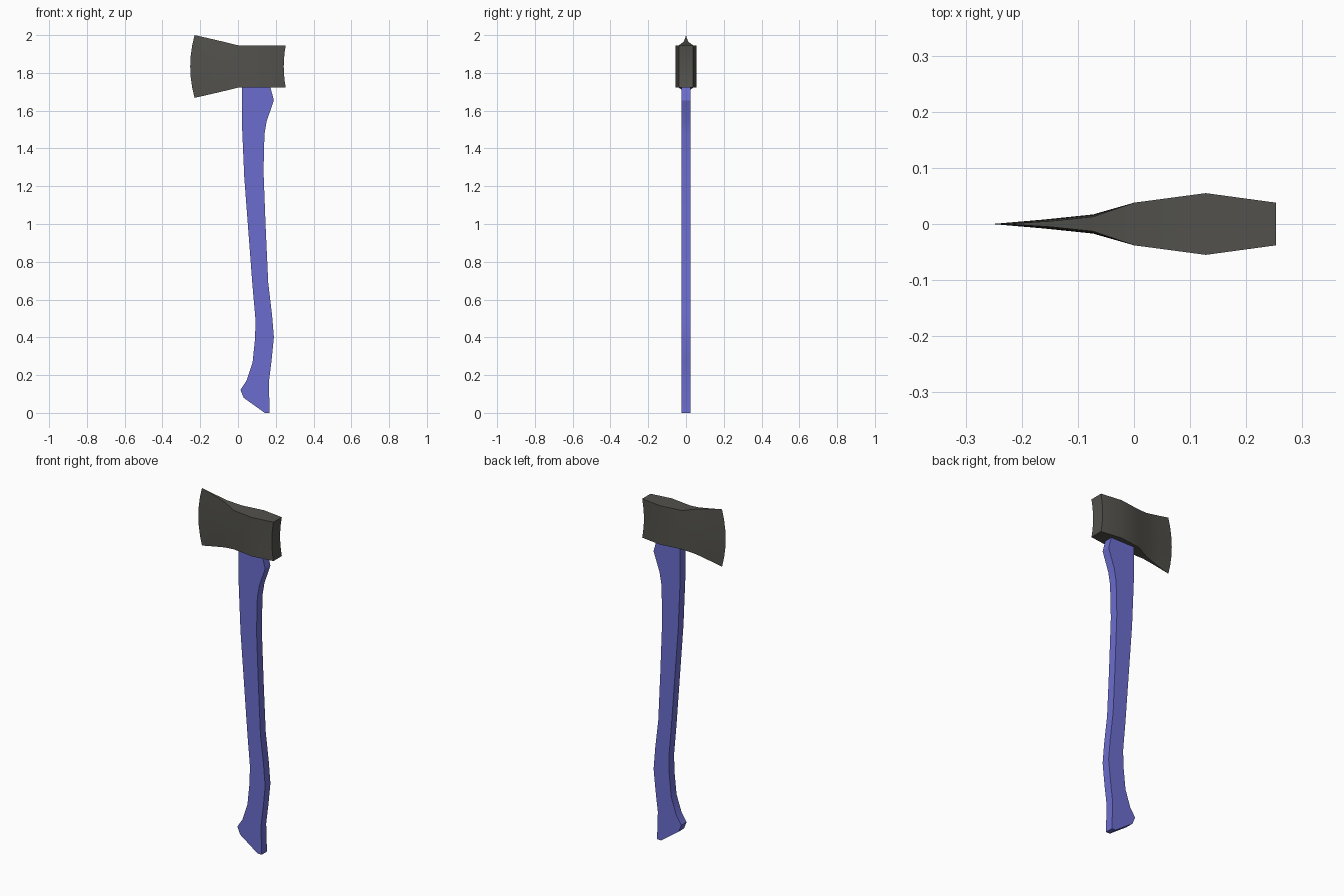
import bpy, bmesh, math

if "Cube" in bpy.data.objects:
    bpy.data.objects.remove(bpy.data.objects["Cube"])


def material(name, rgb):
    m = bpy.data.materials.new(name)
    m.diffuse_color = (*rgb, 1)
    m.use_nodes = True
    m.node_tree.nodes["Principled BSDF"].inputs["Base Color"].default_value = m.diffuse_color
    return m


def finish(bm, name, mat):
    bmesh.ops.remove_doubles(bm, verts=bm.verts, dist=1e-5)
    bmesh.ops.recalc_face_normals(bm, faces=bm.faces)
    me = bpy.data.meshes.new(name)
    bm.to_mesh(me)
    bm.free()
    me.materials.append(mat)
    ob = bpy.data.objects.new(name, me)
    bpy.context.collection.objects.link(ob)
    bpy.ops.object.select_all(action='DESELECT')
    ob.select_set(True)
    bpy.context.view_layer.objects.active = ob
    bpy.ops.object.shade_smooth_by_angle(angle=math.radians(30))
    return ob


steel = material("dark steel", (0.085, 0.083, 0.073))
blue = material("blue handle", (0.148, 0.155, 0.62))

# Handle: curved side profile extruded through its thickness
outline = [(.02, 1.73), (.02, 1.55), (.033, 1.25), (.058, .92), (.077, .67),
           (.093, .49), (.09, .39), (.077, .265), (.045, .17), (.013, .122),
           (.03, .08), (.135, .005), (.142, 0), (.168, 0), (.163, .16), (.178, .28),
           (.19, .40), (.18, .52), (.16, .69), (.147, .97), (.135, 1.28),
           (.14, 1.475), (.152, 1.545), (.19, 1.655), (.17, 1.73)]
bm = bmesh.new()
face = bm.faces.new([bm.verts.new((x, -.024, z)) for x, z in outline])
ext = bmesh.ops.extrude_face_region(bm, geom=[face])
bmesh.ops.translate(bm, vec=(0, .048, 0),
                    verts=[v for v in ext["geom"] if isinstance(v, bmesh.types.BMVert)])
finish(bm, "handle", blue)

# Axe head: stations along x = (x, half thickness, z low, z high, mid-height x bulge,
# thinning of the top and bottom rims)
stations = [(.253, .038, 1.722, 1.946, -.011, 0),
            (.128, .055, 1.722, 1.946, 0, 0),
            (0, .038, 1.722, 1.946, 0, 0),
            (-.073, .017, 1.704, 1.964, 0, .004),
            (-.15, .008, 1.686, 1.982, -.01, .003),
            (-.23, 0, 1.668, 2.0, -.023, 0)]
ROWS = 6
bm = bmesh.new()
sides = []
for s in (-1, 1):
    grid = []
    for x, half, lo, hi, bulge, thin in stations:
        col = []
        for r in range(ROWS + 1):
            t = r / ROWS
            mid = 1 - (2 * t - 1) ** 2
            y = s * (half - thin * (1 - mid))
            col.append(bm.verts.new((x + bulge * mid, y, lo + (hi - lo) * t)))
        grid.append(col)
    for a, b in zip(grid, grid[1:]):
        for r in range(ROWS):
            bm.faces.new((a[r], a[r + 1], b[r + 1], b[r]))
    sides.append(grid)
# Top, bottom and poll faces joining the two cheeks
left, right = sides
for i in range(len(stations) - 1):
    for r in (0, ROWS):
        bm.faces.new((left[i][r], left[i + 1][r], right[i + 1][r], right[i][r]))
for r in range(ROWS):
    bm.faces.new((left[0][r], left[0][r + 1], right[0][r + 1], right[0][r]))
finish(bm, "axe_head", steel)
